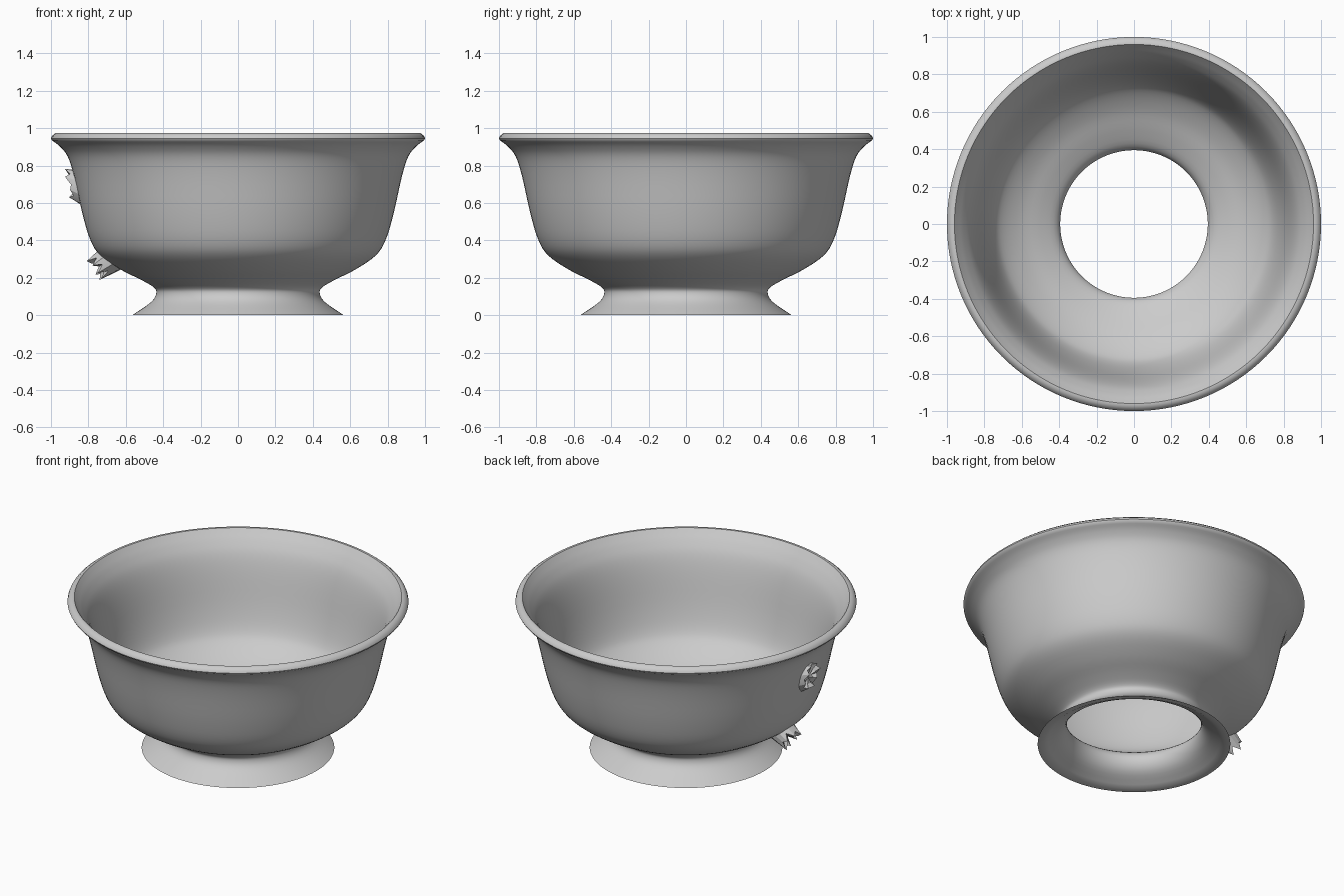
import bpy, bmesh, math, random
from mathutils import Vector

if "Cube" in bpy.data.objects:
    bpy.data.objects.remove(bpy.data.objects["Cube"])
random.seed(4)

clay = bpy.data.materials.new("plain grey")
clay.use_nodes = True
GREY = (0.6, 0.6, 0.6, 1)
clay.diffuse_color = GREY
clay.node_tree.nodes["Principled BSDF"].inputs["Base Color"].default_value = GREY


def finish(name, bm, angle):
    bmesh.ops.recalc_face_normals(bm, faces=bm.faces)
    mesh = bpy.data.meshes.new(name)
    bm.to_mesh(mesh)
    bm.free()
    obj = bpy.data.objects.new(name, mesh)
    bpy.context.collection.objects.link(obj)
    mesh.materials.append(clay)
    bpy.ops.object.select_all(action='DESELECT')
    obj.select_set(True)
    bpy.context.view_layer.objects.active = obj
    bpy.ops.object.shade_smooth_by_angle(angle=math.radians(angle))
    return obj


def smooth_path(points, steps=4):
    """Curve through the points, ends kept."""
    p = [Vector(q) for q in points]
    p = [2 * p[0] - p[1]] + p + [2 * p[-1] - p[-2]]
    out = []
    for a, b, c, d in zip(p, p[1:], p[2:], p[3:]):
        for i in range(steps):
            t = i / steps
            out.append(0.5 * (2 * b + (c - a) * t + (2 * a - 5 * b + 4 * c - d) * t * t
                              + (3 * b - a - 3 * c + d) * t ** 3))
    return out + [p[-2]]


# Bowl: closed wall profile (radius, height) turned about z
outer = [(.565, 0), (.465, .07), (.437, .118), (.452, .15), (.52, .19), (.626, .243),
         (.733, .316), (.787, .396), (.83, .535), (.876, .74), (.909, .845),
         (.95, .9), (.995, .935)]
rim = [(1, .945), (.995, .958), (.975, .974), (.96, .974)]
inner = [(.945, .955), (.91, .91), (.872, .845), (.838, .74), (.79, .535), (.748, .41),
         (.70, .346), (.606, .28), (.50, .23), (.415, .18), (.395, .125), (.43, .06), (.53, 0)]
profile = smooth_path(outer) + [Vector(p) for p in rim] + smooth_path(inner)
bm = bmesh.new()
ring = [bm.verts.new((p.x, 0, p.y)) for p in profile]
edges = [bm.edges.new((a, b)) for a, b in zip(ring, ring[1:] + ring[:1])]
bmesh.ops.spin(bm, geom=ring + edges, cent=(0, 0, 0), axis=(0, 0, 1),
               angle=math.tau, steps=128, use_merge=True)
bmesh.ops.remove_doubles(bm, verts=bm.verts, dist=1e-5)
finish("bowl", bm, 40)


def broken_stub(name, base, tip, up, half_width, half_height, jag, sides=16):
    """Short oval stump with a ragged, slightly hollow end."""
    base, tip, up = Vector(base), Vector(tip), Vector(up).normalized()
    axis = (tip - base).normalized()
    bm = bmesh.new()
    rings = []
    for centre, scale, rough in ((base, 1.12, 0), (tip, .95, jag), (tip - axis * .02, .6, jag)):
        loop = []
        for i in range(sides):
            a = math.tau * i / sides
            offset = Vector((0, math.cos(a) * half_width, 0)) + up * math.sin(a) * half_height
            shift = axis * rough * ((i % 2) - .5 + random.uniform(-.4, .4))
            loop.append(bm.verts.new(centre + offset * scale + shift))
        rings.append(loop)
    for lo, hi in zip(rings, rings[1:]):
        for i in range(sides):
            j = (i + 1) % sides
            bm.faces.new((lo[i], lo[j], hi[j], hi[i]))
    bm.faces.new(rings[0][::-1])
    core = bm.verts.new(tip - axis * .025)
    for i in range(sides):
        bm.faces.new((rings[2][i], rings[2][(i + 1) % sides], core))
    return finish(name, bm, 15)


# Remains of the broken handle on the -x side
broken_stub("upper_handle_stub", (-.835, 0, .675), (-.898, 0, .70), (-.15, 0, 1), .065, .088, .03)
broken_stub("lower_handle_stub", (-.675, 0, .305), (-.75, 0, .255), (-.65, 0, .8), .075, .07, .04)
